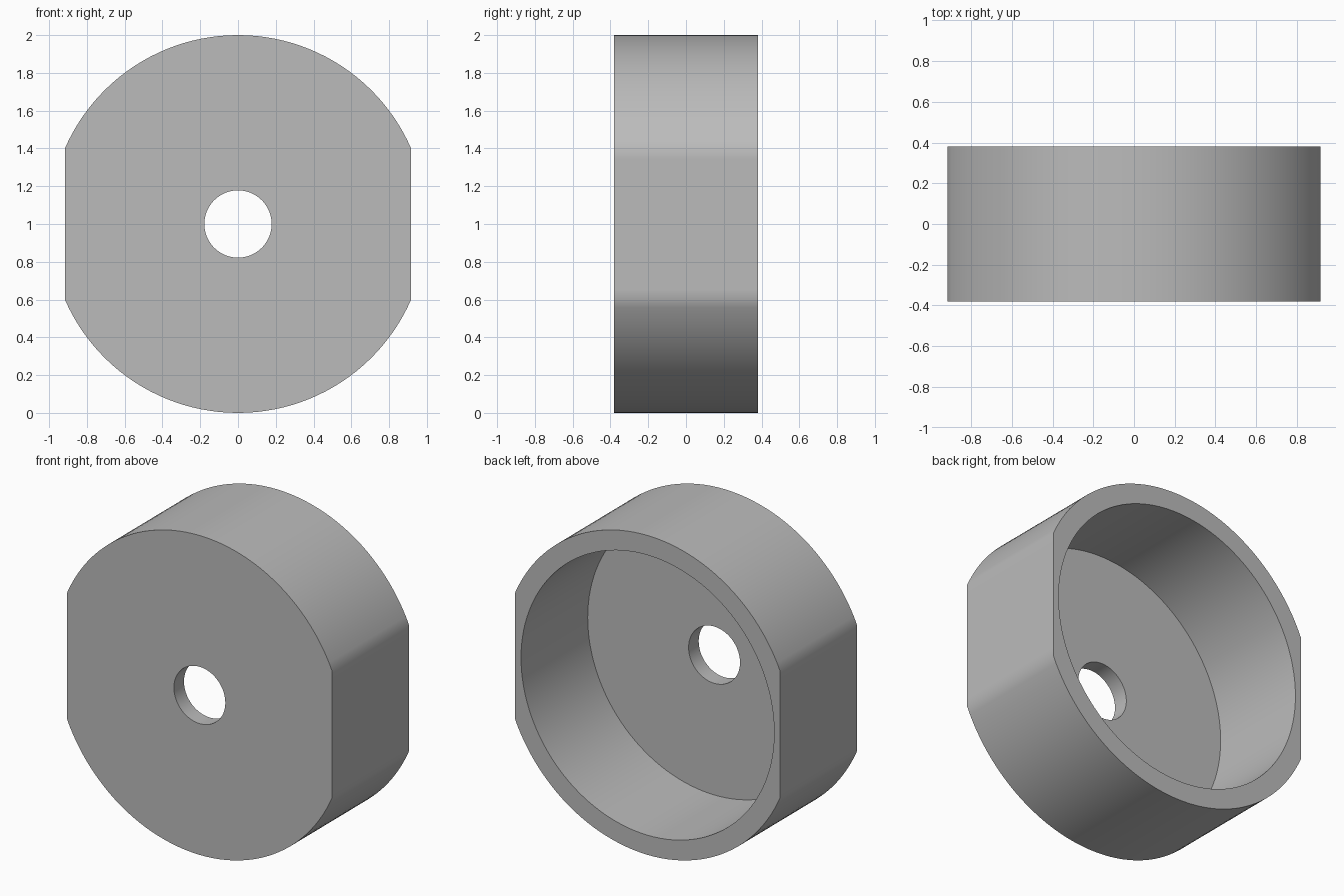
import bpy, bmesh, math

cube = bpy.data.objects.get("Cube")
if cube:
    bpy.data.objects.remove(cube, do_unlink=True)

RADIUS, FLAT_X, HALF_DEPTH = 1.0, 0.917, 0.38
BORE, HOLE, FLOOR_Y = 0.877, 0.178, -0.28

# Grey material
grey = bpy.data.materials.new("plain grey")
grey.use_nodes = True
colour = (0.5, 0.5, 0.5, 1)
grey.diffuse_color = colour
grey.node_tree.nodes["Principled BSDF"].inputs["Base Color"].default_value = colour

# Angles around the axis, with exact corners where the flats begin
corner = math.acos(FLAT_X / RADIUS)
angles = []
for start, end, steps in ((-corner, corner, 16),
                          (corner, math.pi - corner, 48),
                          (math.pi - corner, math.pi + corner, 16),
                          (math.pi + corner, 2 * math.pi - corner, 48)):
    angles += [start + (end - start) * i / steps for i in range(steps)]


def outer(a):
    """Circle trimmed by the two side flats."""
    return min(RADIUS, FLAT_X / max(abs(math.cos(a)), 1e-6))


def bore(a):
    return BORE


def hole(a):
    return HOLE


# Closed cross-section: front face, outer wall, rim, bore, floor, centre hole
section = [(hole, -HALF_DEPTH), (outer, -HALF_DEPTH), (outer, HALF_DEPTH),
           (bore, HALF_DEPTH), (bore, FLOOR_Y), (hole, FLOOR_Y)]

bm = bmesh.new()
rings = [[bm.verts.new((r(a) * math.cos(a), y, 1 + r(a) * math.sin(a))) for a in angles]
         for r, y in section]
count = len(angles)
for k, ring in enumerate(rings):
    following = rings[(k + 1) % len(rings)]
    for i in range(count):
        j = (i + 1) % count
        bm.faces.new((ring[i], ring[j], following[j], following[i]))
bmesh.ops.recalc_face_normals(bm, faces=bm.faces)

mesh = bpy.data.meshes.new("cup_body")
bm.to_mesh(mesh)
bm.free()
mesh.materials.append(grey)
body = bpy.data.objects.new("cup_body", mesh)
bpy.context.collection.objects.link(body)

# Smooth walls with sharp rims
bpy.ops.object.select_all(action="DESELECT")
body.select_set(True)
bpy.context.view_layer.objects.active = body
bpy.ops.object.shade_smooth_by_angle(angle=math.radians(30))
